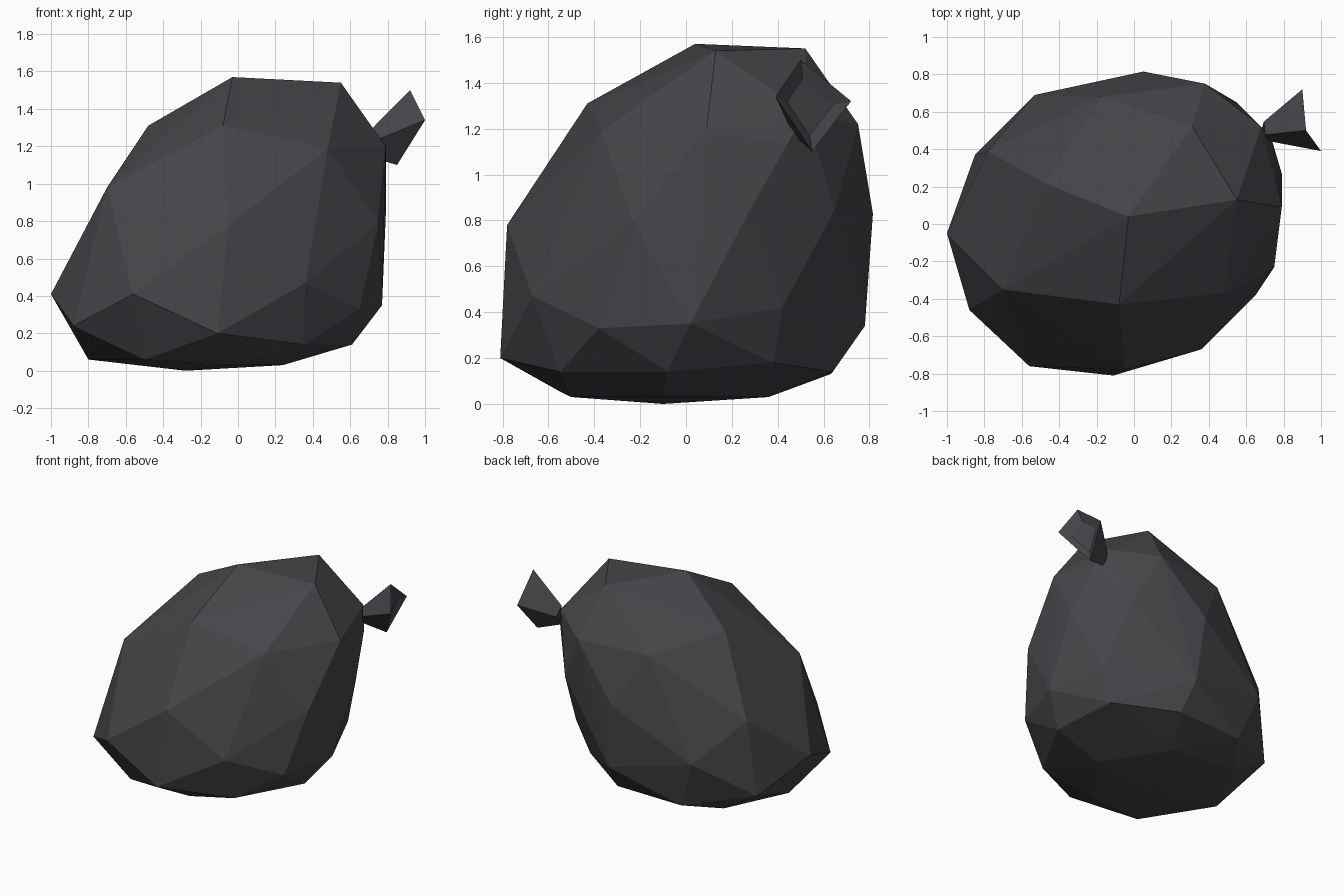
import bpy, bmesh
from mathutils import Vector

if "Cube" in bpy.data.objects:
    bpy.data.objects.remove(bpy.data.objects["Cube"])

plastic = bpy.data.materials.new("dark grey plastic")
plastic.diffuse_color = (0.06, 0.059, 0.066, 1)
plastic.use_nodes = True
plastic.node_tree.nodes["Principled BSDF"].inputs["Base Color"].default_value = plastic.diffuse_color


def make_object(name, bm):
    bmesh.ops.recalc_face_normals(bm, faces=bm.faces)
    mesh = bpy.data.meshes.new(name)
    bm.to_mesh(mesh)
    bm.free()
    mesh.materials.append(plastic)
    obj = bpy.data.objects.new(name, mesh)
    bpy.context.collection.objects.link(obj)
    return obj


# Sack body: faceted skin stretched over its bulges, from the crown to the base
bulges = [
    (-.03, .04, 1.57), (.55, .13, 1.54), (.31, .52, 1.55),
    (-.48, .22, 1.31), (-.08, -.43, 1.31), (-.17, .68, 1.21), (.38, .75, 1.22),
    (.68, .52, 1.27), (.74, .44, 1.13), (.79, .09, 1.20), (.48, -.37, 1.19),
    (-.70, -.35, .98), (-.05, -.78, .78), (.75, -.23, .79), (.79, .27, .83),
    (.55, .65, .85), (.05, .815, .83), (-.78, .39, .77),
    (-1, -.05, .41), (-.56, -.76, .41), (.36, -.67, .47), (.65, -.38, .33),
    (.77, .02, .35), (.62, .42, .42), (.10, .78, .34), (-.53, .69, .49),
    (-.88, -.46, .24), (-.11, -.81, .20), (.35, -.55, .14), (.61, -.08, .14),
    (.53, .38, .18), (.12, .64, .14), (-.40, .63, .13), (-.85, .37, .22),
    (-.80, -.08, .06), (-.50, -.56, .06), (-.58, .38, .06), (-.05, .36, .03),
    (-.05, -.50, .03), (.24, -.10, .03), (-.28, -.10, 0),
]
bm = bmesh.new()
for p in bulges:
    bm.verts.new(p)
bmesh.ops.convex_hull(bm, input=bm.verts)
make_object("sack_body", bm)

# Tied neck: four-sided flare opening away from the sack, with a hollow mouth
mouth = [Vector(p) for p in ((1, .39, 1.34), (.92, .5, 1.5),
                             (.9, .72, 1.32), (.85, .55, 1.1))]
mid = sum(mouth, Vector()) / 4
neck = Vector((.70, .49, 1.22))
bm = bmesh.new()


def ring(center, scale):
    return [bm.verts.new(center + (p - mid) * scale) for p in mouth]


rings = [ring(neck, .32), ring(mid, 1), ring(mid.lerp(neck, .15), .6)]
for a, b in zip(rings, rings[1:]):
    for i in range(4):
        j = (i + 1) % 4
        bm.faces.new((a[i], a[j], b[j], b[i]))
bm.faces.new(rings[0])
bm.faces.new(rings[-1])
make_object("tied_neck", bm)
